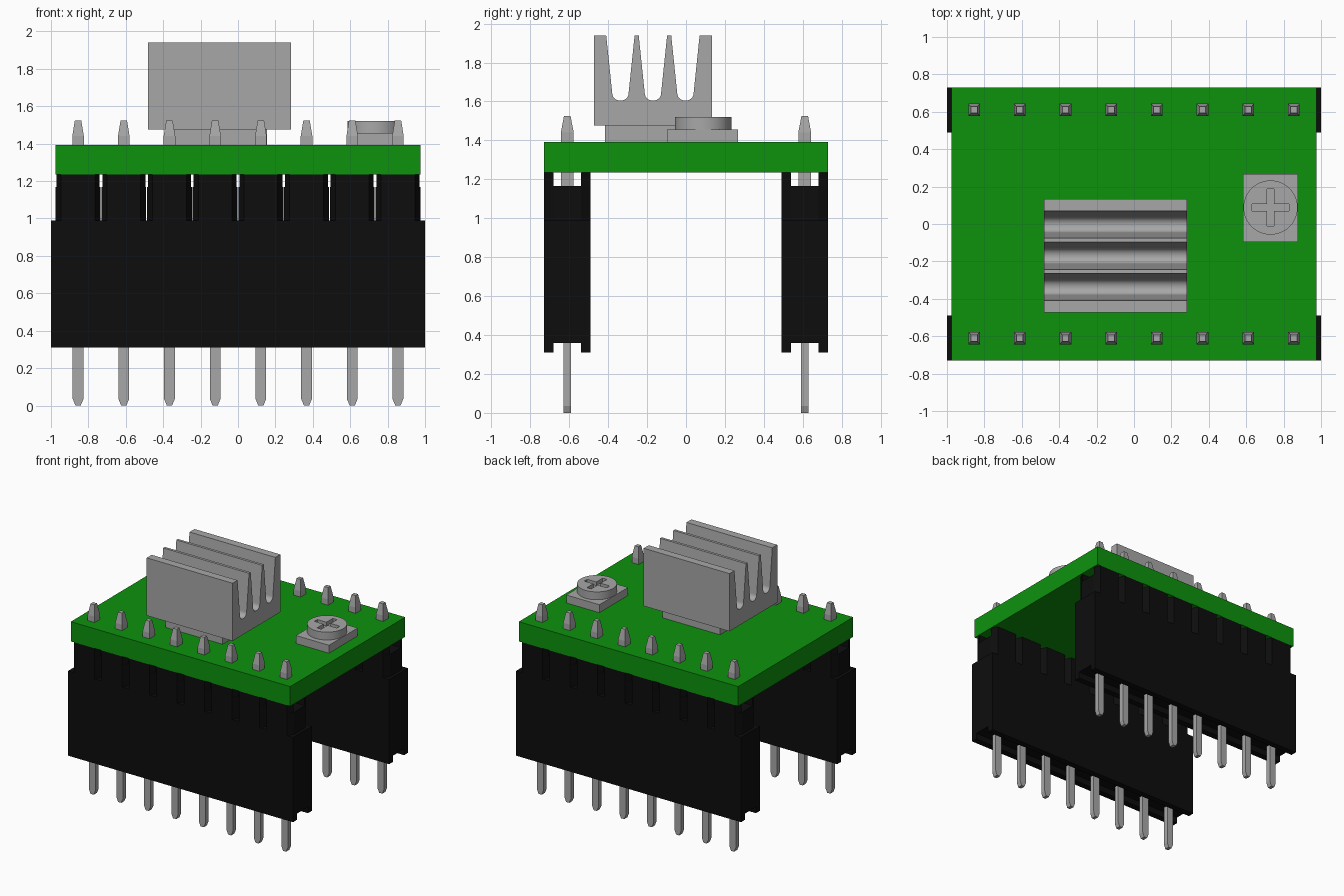
import bpy, bmesh, math

if "Cube" in bpy.data.objects:
    bpy.data.objects.remove(bpy.data.objects["Cube"], do_unlink=True)


def material(name, rgb):
    m = bpy.data.materials.new(name)
    m.use_nodes = True
    m.diffuse_color = (*rgb, 1)
    bsdf = next(n for n in m.node_tree.nodes if n.type == 'BSDF_PRINCIPLED')
    bsdf.inputs["Base Color"].default_value = (*rgb, 1)
    return m


GREEN = material("board green", (0.004, 0.29, 0.004))
BLACK = material("plastic black", (0.004, 0.004, 0.004))
GREY = material("metal grey", (0.39, 0.39, 0.39))

PITCH, COUNT = 0.2443, 8
PIN_X, ROW_Y = -PITCH * (COUNT - 1) / 2, -0.61


def loft(name, rings, mat):
    """Closed solid through a list of matching rings of 3D points."""
    bm = bmesh.new()
    loops = [[bm.verts.new(p) for p in ring] for ring in rings]
    n = len(loops[0])
    for a, b in zip(loops, loops[1:]):
        for i in range(n):
            j = (i + 1) % n
            bm.faces.new((a[i], a[j], b[j], b[i]))
    bm.faces.new(loops[0][::-1])
    bm.faces.new(loops[-1])
    bmesh.ops.recalc_face_normals(bm, faces=bm.faces)
    mesh = bpy.data.meshes.new(name)
    bm.to_mesh(mesh)
    bm.free()
    mesh.materials.append(mat)
    ob = bpy.data.objects.new(name, mesh)
    bpy.context.collection.objects.link(ob)
    return ob


def prism_z(name, pts, z0, z1, mat):
    return loft(name, [[(x, y, z) for x, y in pts] for z in (z0, z1)], mat)


def prism_x(name, pts, x0, x1, mat):
    return loft(name, [[(x, y, z) for y, z in pts] for x in (x0, x1)], mat)


def box(name, x0, x1, y0, y1, z0, z1, mat):
    return prism_z(name, [(x0, y0), (x1, y0), (x1, y1), (x0, y1)], z0, z1, mat)


def pin(name, sections, mat):
    """Rectangular pin from (z, half width, half depth) sections."""
    return loft(name, [[(PIN_X + sx * hx, ROW_Y + sy * hy, z)
                        for sx, sy in ((-1, -1), (1, -1), (1, 1), (-1, 1))]
                       for z, hx, hy in sections], mat)


def both_rows(ob, repeat=True):
    """Repeat a part along its row, then mirror it to the back row."""
    if repeat:
        arr = ob.modifiers.new("row", 'ARRAY')
        arr.count = COUNT
        arr.use_relative_offset = False
        arr.use_constant_offset = True
        arr.constant_offset_displace = (PITCH, 0, 0)
    mir = ob.modifiers.new("rows", 'MIRROR')
    mir.use_axis = (False, True, False)
    mir.use_mirror_merge = False


def smooth(ob):
    bpy.ops.object.select_all(action='DESELECT')
    ob.select_set(True)
    bpy.context.view_layer.objects.active = ob
    bpy.ops.object.shade_smooth_by_angle(angle=math.radians(35))


# Circuit board
box("circuit_board", -0.975, 0.975, -0.73, 0.73, 1.235, 1.393, GREEN)

# Socket strips with a channel along the underside
profile = [(-0.12, 0.31), (-0.07, 0.31), (-0.07, 0.36), (0.07, 0.36),
           (0.07, 0.31), (0.12, 0.31), (0.12, 0.99), (-0.12, 0.99)]
both_rows(prism_x("socket_strip", [(ROW_Y + y, z) for y, z in profile],
                  -1, 1, BLACK), repeat=False)

# Header blocks: chamfered bodies with two standoff feet against the board
octagon = [(-0.09, -0.12), (0.09, -0.12), (0.12, -0.07), (0.12, 0.07),
           (0.09, 0.12), (-0.09, 0.12), (-0.12, 0.07), (-0.12, -0.07)]
both_rows(prism_z("header_block",
                  [(PIN_X + x, ROW_Y + y) for x, y in octagon], 0.99, 1.167, BLACK))
for name, s in (("outer_foot", 1), ("inner_foot", -1)):
    foot = [(-0.09, -0.12), (0.09, -0.12), (0.115, -0.07), (-0.115, -0.07)]
    both_rows(prism_z("header_" + name,
                      [(PIN_X + x, ROW_Y + s * y) for x, y in foot],
                      1.167, 1.235, BLACK))

# Pins
both_rows(pin("upper_pin", [(1.1, 0.031, 0.033), (1.44, 0.031, 0.033),
                            (1.525, 0.017, 0.017)], GREY))
both_rows(pin("lower_pin", [(0, 0.014, 0.02), (0.035, 0.0285, 0.02),
                            (0.4, 0.0285, 0.02)], GREY))

# Driver chip and finned heat sink
box("driver_chip", -0.355, 0.155, -0.415, 0.075, 1.393, 1.476, GREY)
fins = [(-0.473, 1.476), (-0.473, 1.94)]
for k in (-1, 0, 1):
    c = -0.17 + k * 0.167
    fins.append((c - 0.073, 1.94))
    for i in range(13):
        a = math.pi * i / 12
        fins.append((c - 0.042 * math.cos(a), 1.642 - 0.038 * math.sin(a)))
    fins.append((c + 0.073, 1.94))
fins += [(0.133, 1.94), (0.133, 1.476)]
smooth(prism_x("heat_sink", fins, -0.48, 0.283, GREY))

# Trimmer with a cross-slotted dial
CX, CY = 0.73, 0.088
box("trimmer_base", 0.583, 0.877, -0.097, 0.267, 1.393, 1.457, GREY)
circle = [(CX + 0.145 * math.cos(math.tau * i / 48),
           CY + 0.145 * math.sin(math.tau * i / 48)) for i in range(48)]
dial = prism_z("trimmer_dial", circle, 1.457, 1.52, GREY)
w, r = 0.019, 0.1
cross = [(-w, -r), (w, -r), (w, -w), (r, -w), (r, w), (w, w),
         (w, r), (-w, r), (-w, w), (-r, w), (-r, -w), (-w, -w)]
cutter = prism_z("slot_cutter", [(CX + x, CY + y) for x, y in cross],
                 1.49, 1.56, GREY)
cutter.hide_render = True
smooth(dial)
cut = dial.modifiers.new("slot", 'BOOLEAN')
cut.operation = 'DIFFERENCE'
cut.solver = 'EXACT'
cut.object = cutter
bpy.ops.object.modifier_apply(modifier=cut.name)
bpy.data.objects.remove(cutter, do_unlink=True)
